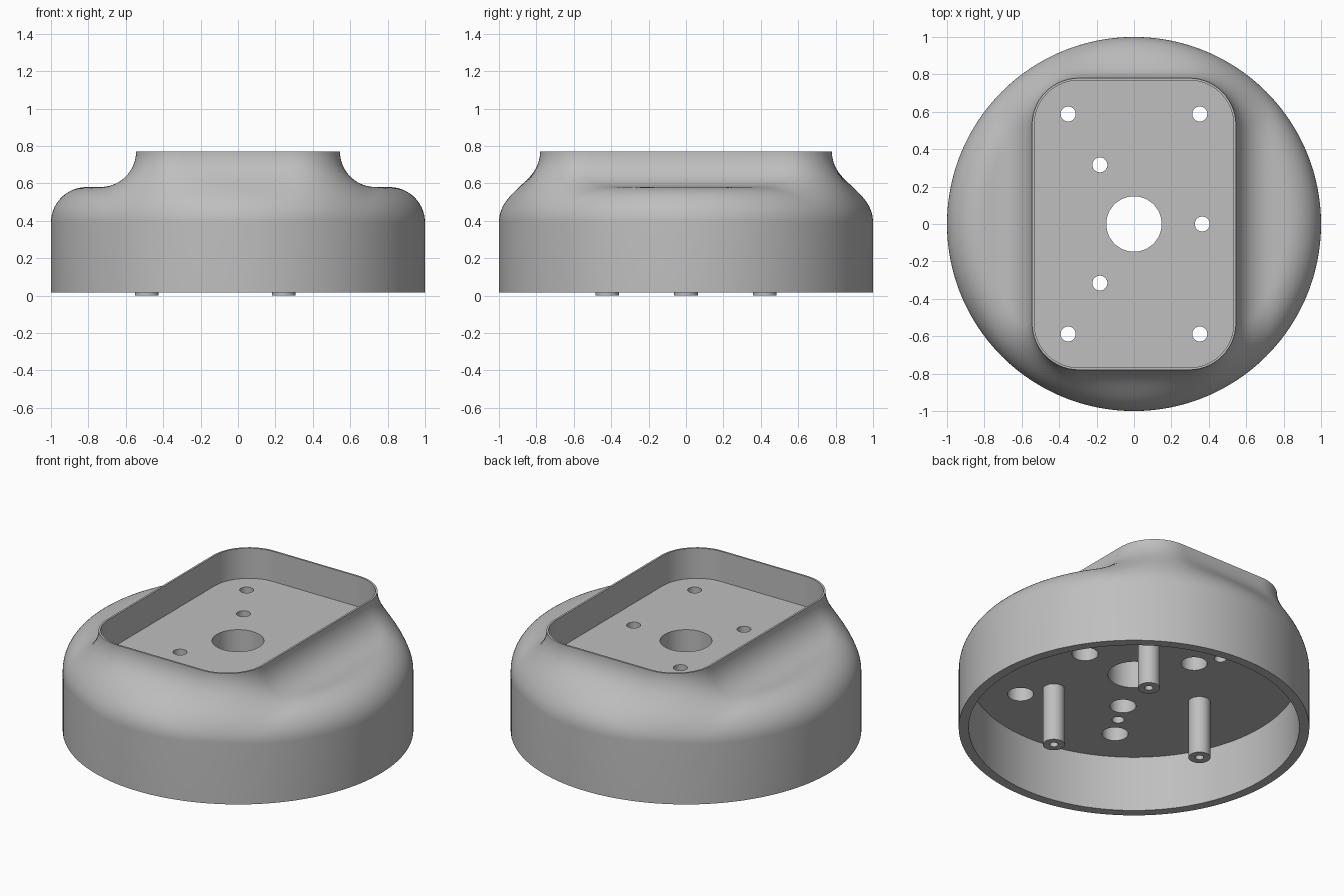
import bpy, bmesh
from math import sin, cos, pi, sqrt, hypot

old = bpy.data.objects.get("Cube")
if old:
    bpy.data.objects.remove(old, do_unlink=True)

N = 192                                   # segments around the housing
BASE, CEIL, DECK, RIM = 0.015, 0.365, 0.58, 0.77
HALF_X, HALF_Y, CORNER = 0.545, 0.78, 0.25
EDGE_R, COVE_R = 0.19, RIM - DECK         # outer round and concave fillet

grey = bpy.data.materials.new("light grey plastic")
grey.use_nodes = True
grey.diffuse_color = (0.52, 0.52, 0.52, 1)
grey.node_tree.nodes["Principled BSDF"].inputs["Base Color"].default_value = grey.diffuse_color


def rect_distance(x, y):
    """Signed distance to the rounded rectangle of the tray."""
    qx, qy = abs(x) - HALF_X + CORNER, abs(y) - HALF_Y + CORNER
    return hypot(max(qx, 0), max(qy, 0)) + min(max(qx, qy), 0) - CORNER


def tray_radius(a, offset):
    """Radius along angle a where the tray outline, grown by offset, lies."""
    lo, hi = 0.0, 1.2
    for _ in range(40):
        mid = (lo + hi) / 2
        if rect_distance(mid * cos(a), mid * sin(a)) < offset:
            lo = mid
        else:
            hi = mid
    return lo


def shoulder_height(x, y):
    """Rounded outer edge, with a concave fillet sweeping up to the rim."""
    t = min(max(hypot(x, y) - 1 + EDGE_R, 0), EDGE_R)
    z = DECK - EDGE_R + sqrt(EDGE_R ** 2 - t ** 2)
    d = min(max(rect_distance(x, y), 0), COVE_R)
    lift = 1 - sqrt(max(0, 1 - (1 - d / COVE_R) ** 2))
    return z + lift * (RIM - z)


def loft(name, rings):
    """Closed solid from a list of rings, capped at both ends."""
    bm = bmesh.new()
    loops = [[bm.verts.new(p) for p in ring] for ring in rings]
    n = len(loops[0])
    for a, b in zip(loops, loops[1:]):
        for i in range(n):
            j = (i + 1) % n
            bm.faces.new((a[i], a[j], b[j], b[i]))
    bm.faces.new(loops[0][::-1])
    bm.faces.new(loops[-1])
    bmesh.ops.recalc_face_normals(bm, faces=bm.faces)
    mesh = bpy.data.meshes.new(name)
    bm.to_mesh(mesh)
    bm.free()
    mesh.materials.append(grey)
    obj = bpy.data.objects.new(name, mesh)
    bpy.context.collection.objects.link(obj)
    return obj


def circle(r, z, n=N, cx=0, cy=0):
    return [(cx + r * cos(2 * pi * i / n), cy + r * sin(2 * pi * i / n), z) for i in range(n)]


def lathe(name, profile, cx, cy, n=32):
    return loft(name, [circle(r, z, n, cx, cy) for r, z in profile])


def tray_ring(offset, z):
    ring = []
    for i in range(N):
        a = 2 * pi * i / N
        r = tray_radius(a, offset)
        ring.append((r * cos(a), r * sin(a), z))
    return ring


def polar(r, degrees):
    return r * cos(degrees * pi / 180), r * sin(degrees * pi / 180)


def smooth(obj):
    bpy.ops.object.select_all(action='DESELECT')
    obj.select_set(True)
    bpy.context.view_layer.objects.active = obj
    bpy.ops.object.shade_smooth_by_angle(angle=pi / 6)


# Housing: hollow skirt, blended shoulder and recessed tray as one skin
outline = tray_ring(0, RIM)
rings = [circle(0.943, CEIL), circle(0.943, BASE), circle(1, BASE)]
STEPS = 32
for k in range(STEPS + 1):
    s = (1 + cos(pi * k / STEPS)) / 2
    ring = []
    for i, (px, py, _) in enumerate(outline):
        a = 2 * pi * i / N
        r = hypot(px, py) * (1 - s) + s
        x, y = r * cos(a), r * sin(a)
        ring.append((x, y, shoulder_height(x, y)))
    rings.append(ring)
rings += [tray_ring(-0.012, RIM), tray_ring(-0.012, DECK)]
housing = loft("housing", rings)

# Holes: central opening, counterbored screw holes and blind pilot holes
cutters = [lathe("centre_cutter", [(0.148, 0.2), (0.148, 0.7)], 0, 0, 64)]
screws = [(sx * 0.352, sy * 0.588) for sx in (-1, 1) for sy in (-1, 1)]
screws += [polar(0.365, a) for a in (0, 120, 240)]
for x, y in screws:
    profile = [(0.075, 0.2), (0.075, 0.48), (0.04, 0.48), (0.04, 0.7)]
    cutters.append(lathe("screw_cutter", profile, x, y))
for a in (0, 120, 240):
    cutters.append(lathe("pilot_cutter", [(0.035, 0.2), (0.035, 0.48)], *polar(0.524, a)))

bpy.context.view_layer.objects.active = housing
for cutter in cutters:
    cutter.hide_render = True
    mod = housing.modifiers.new("hole", 'BOOLEAN')
    mod.operation = 'DIFFERENCE'
    mod.solver = 'EXACT'
    mod.object = cutter
    bpy.ops.object.modifier_apply(modifier=mod.name)
    bpy.data.objects.remove(cutter, do_unlink=True)
smooth(housing)

# Mounting posts with blind screw bores, hanging from the ceiling
for i, a in enumerate((60, 180, 300)):
    profile = [(0.063, CEIL + 0.01), (0.063, 0), (0.024, 0), (0.024, 0.3)]
    smooth(lathe(f"mounting_post_{i + 1}", profile, *polar(0.487, a)))
